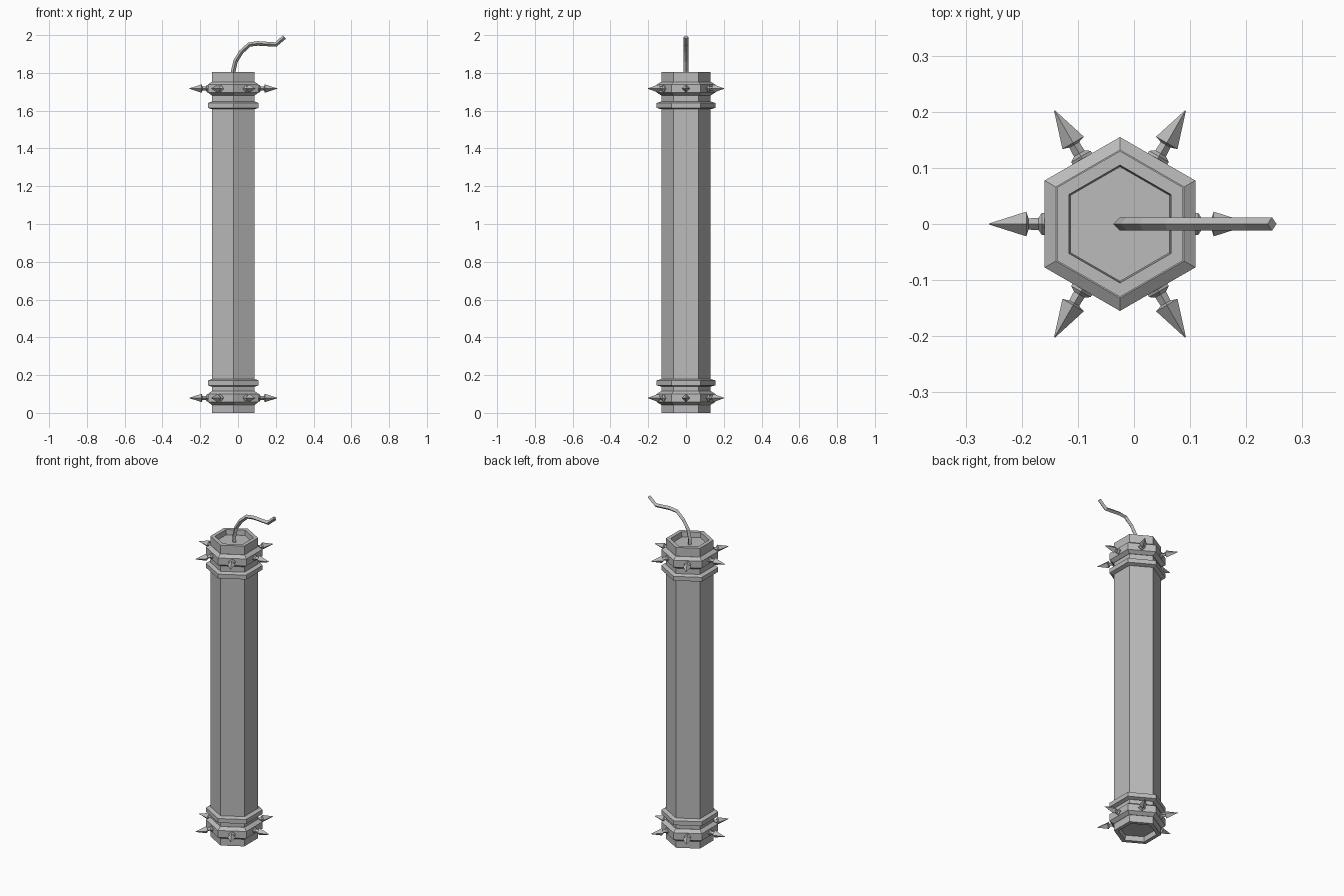
import bpy, bmesh, math
from mathutils import Vector, Matrix

AXIS_X = -0.025   # the stick stands beside the origin because the fuse leans out

cube = bpy.data.objects.get("Cube")
if cube:
    bpy.data.objects.remove(cube, do_unlink=True)

grey = bpy.data.materials.new("plain grey")
grey.use_nodes = True
grey.diffuse_color = (0.5, 0.5, 0.5, 1)
grey.node_tree.nodes["Principled BSDF"].inputs["Base Color"].default_value = (0.5, 0.5, 0.5, 1)


def skin(name, rings, matrix=Matrix(), closed=False):
    """Join rings of points into a solid; closed loops the last ring to the first."""
    bm = bmesh.new()
    loops = [[bm.verts.new(p) for p in ring] for ring in rings]
    pairs = list(zip(loops, loops[1:]))
    if closed:
        pairs.append((loops[-1], loops[0]))
    else:
        bm.faces.new(loops[0])
        bm.faces.new(loops[-1])
    for a, b in pairs:
        for i in range(len(a)):
            j = (i + 1) % len(a)
            bm.faces.new((a[i], a[j], b[j], b[i]))
    bmesh.ops.recalc_face_normals(bm, faces=bm.faces)
    mesh = bpy.data.meshes.new(name)
    bm.to_mesh(mesh)
    bm.free()
    mesh.materials.append(grey)
    obj = bpy.data.objects.new(name, mesh)
    obj.matrix_world = matrix
    bpy.context.collection.objects.link(obj)
    return obj


def lathe(name, profile, sides, matrix, closed=False):
    """Turn (radius, height) points around z, with a corner on the y axis."""
    angles = [math.pi / 2 + math.tau * i / sides for i in range(sides)]
    rings = [[(r * math.cos(a), r * math.sin(a), z) for a in angles] for r, z in profile]
    return skin(name, rings, matrix, closed)


def at(z):
    return Matrix.Translation((AXIS_X, 0, z))


# Hexagonal stick with a recess in each end
lathe("stick", [(0.102, 0.03), (0.105, 0), (0.13, 0), (0.13, 1.805),
                (0.105, 1.805), (0.102, 1.775)], 6, at(0))


# Bevelled hexagonal bands
def band(name, z, half, flat):
    lathe(name, [(0.125, -half), (0.132, -half), (0.155, -flat),
                 (0.155, flat), (0.132, half), (0.125, half)], 6, at(z), closed=True)


# Spike: flange, neck and four-sided point
spike = [(0.02, 0.128), (0.02, 0.139), (0.011, 0.145), (0.01, 0.163),
         (0.022, 0.167), (0.001, 0.233)]

for end, spike_z, plain_z in (("lower", 0.079, 0.159), ("upper", 1.717, 1.628)):
    band(end + "_spike_band", spike_z, 0.036, 0.021)
    band(end + "_plain_band", plain_z, 0.02, 0.013)
    for i in range(6):
        turn = Matrix.Rotation(math.tau * i / 6, 4, "Z") @ Matrix.Rotation(math.pi / 2, 4, "Y")
        lathe(f"{end}_spike_{i + 1}", spike, 4, at(spike_z) @ turn)

# Fuse: square cord swept along a bent path
path = [Vector((x, 0, z)) for x, z in (
    (-0.025, 1.77), (-0.025, 1.81), (-0.013, 1.862), (0.018, 1.912),
    (0.06, 1.95), (0.105, 1.956), (0.2, 1.95), (0.246, 1.99))]
side = Vector((0, 0.012, 0))
rings = []
for i, p in enumerate(path):
    along = path[min(i + 1, len(path) - 1)] - path[max(i - 1, 0)]
    across = Vector((-along.z, 0, along.x)).normalized() * 0.012
    rings.append([p + across, p + side, p - across, p - side])
skin("fuse", rings)
